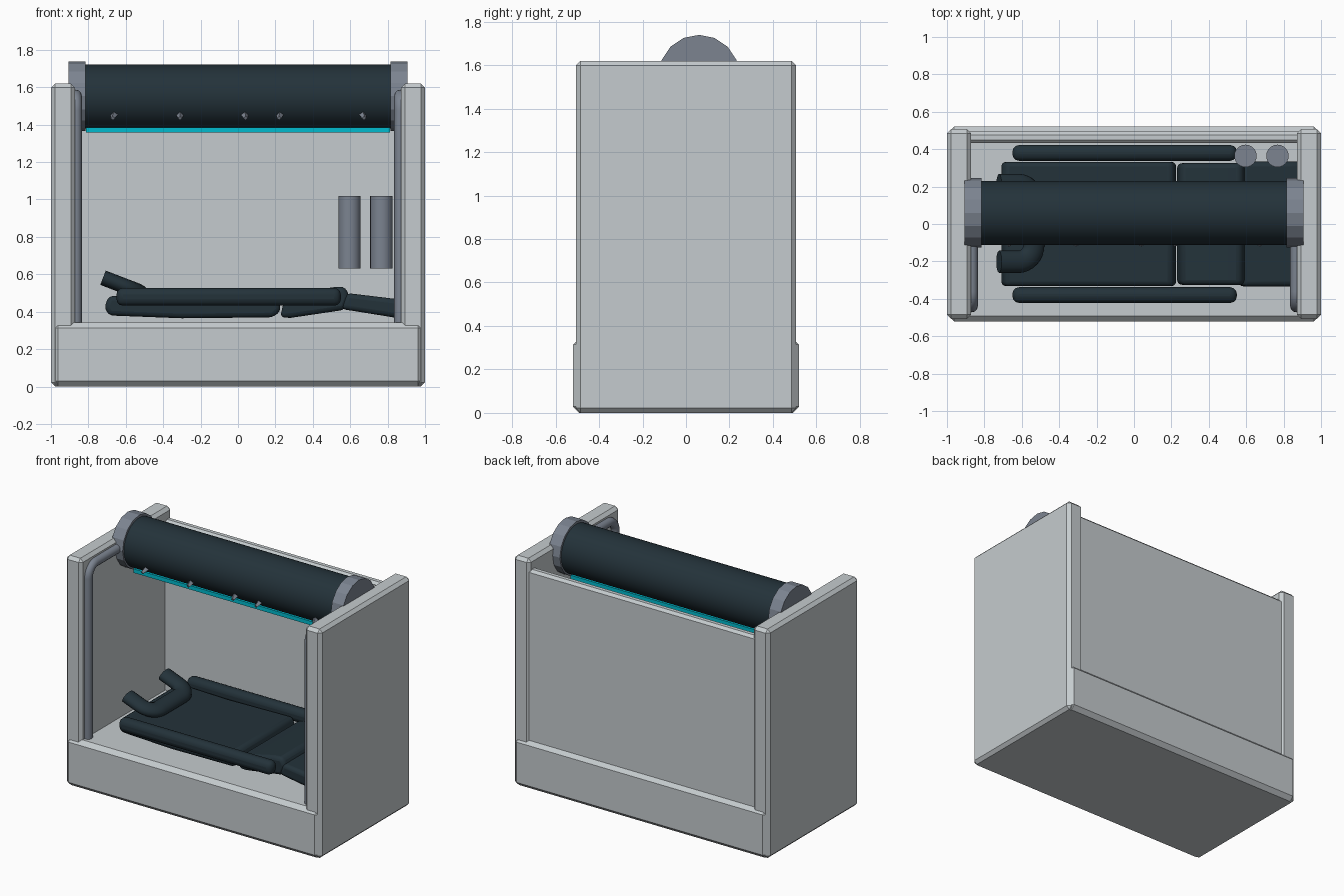
import bpy, bmesh, math
from mathutils import Vector, Matrix

if "Cube" in bpy.data.objects:
    bpy.data.objects.remove(bpy.data.objects["Cube"])


def material(name, rgb):
    m = bpy.data.materials.new(name)
    m.diffuse_color = (*rgb, 1)
    m.use_nodes = True
    m.node_tree.nodes["Principled BSDF"].inputs["Base Color"].default_value = m.diffuse_color
    return m


PANEL = material("light_grey_panel", (0.56, 0.60, 0.62))
METAL = material("blue_grey_metal", (0.20, 0.23, 0.28))
DARK = material("dark_slate", (0.017, 0.032, 0.042))
CYAN = material("cyan_light", (0.0, 0.50, 0.62))


def finish(name, bm, mat, bevel=0, segs=1, smooth=False):
    bmesh.ops.recalc_face_normals(bm, faces=bm.faces)
    me = bpy.data.meshes.new(name)
    bm.to_mesh(me)
    bm.free()
    ob = bpy.data.objects.new(name, me)
    bpy.context.collection.objects.link(ob)
    me.materials.append(mat)
    if bevel:
        b = ob.modifiers.new("bevel", 'BEVEL')
        b.width, b.segments = bevel, segs
        b.limit_method = 'ANGLE'
        b.angle_limit = math.radians(25)
    if smooth:
        for p in me.polygons:
            p.use_smooth = True
        bpy.context.view_layer.objects.active = ob
        ob.select_set(True)
        bpy.ops.object.shade_smooth_by_angle(angle=math.radians(50))
        ob.select_set(False)
    return ob


def box(name, lo, hi, mat, bevel=0, segs=1, smooth=False):
    bm = bmesh.new()
    lo, hi = Vector(lo), Vector(hi)
    bmesh.ops.create_cube(bm, size=1, matrix=Matrix.Translation((lo + hi) / 2)
                          @ Matrix.Diagonal((*(hi - lo), 1)))
    return finish(name, bm, mat, bevel, segs, smooth)


def cylinder(name, a, b, r, mat, sides=32, r2=None, smooth=True, spin=0):
    a, b = Vector(a), Vector(b)
    d = b - a
    bm = bmesh.new()
    rot = d.to_track_quat('Z', 'Y').to_matrix().to_4x4()
    bmesh.ops.create_cone(bm, cap_ends=True, segments=sides, radius1=r,
                          radius2=r if r2 is None else r2, depth=d.length,
                          matrix=Matrix.Translation((a + b) / 2) @ rot
                          @ Matrix.Rotation(spin, 4, 'Z'))
    return finish(name, bm, mat, smooth=smooth)


def pad(name, profile, half, mat, bevel):
    """Side profile (x, z) extruded across the width, with soft edges."""
    bm = bmesh.new()
    f = bm.faces.new([bm.verts.new((x, -half, z)) for x, z in profile])
    ext = bmesh.ops.extrude_face_region(bm, geom=[f])
    vs = [g for g in ext['geom'] if isinstance(g, bmesh.types.BMVert)]
    bmesh.ops.translate(bm, verts=vs, vec=(0, 2 * half, 0))
    return finish(name, bm, mat, bevel, 3, True)


def bend(a, corner, b, r, n=8):
    """Points rounding a right-angle corner between a and b."""
    c = Vector(corner)
    u, v = (Vector(a) - c).normalized(), (Vector(b) - c).normalized()
    return [c + u * r * (1 - math.sin(t)) + v * r * (1 - math.cos(t))
            for t in (i * math.pi / 2 / n for i in range(n + 1))]


def tube(name, pts, r, mat, xf=None):
    cu = bpy.data.curves.new(name, 'CURVE')
    cu.dimensions = '3D'
    cu.bevel_depth, cu.bevel_resolution, cu.use_fill_caps = r, 4, True
    sp = cu.splines.new('POLY')
    sp.points.add(len(pts) - 1)
    for p, q in zip(sp.points, pts):
        p.co = (*q, 1)
    tmp = bpy.data.objects.new(name + "_path", cu)
    bpy.context.collection.objects.link(tmp)
    bpy.context.view_layer.update()
    me = tmp.evaluated_get(bpy.context.evaluated_depsgraph_get()).to_mesh()
    bm = bmesh.new()
    bm.from_mesh(me)
    tmp.to_mesh_clear()
    bpy.data.objects.remove(tmp)
    bmesh.ops.remove_doubles(bm, verts=bm.verts, dist=0.0001)
    if xf:
        bm.transform(xf)
    return finish(name, bm, mat, smooth=True)


# Housing: base, side walls and lower back panel
box("base", (-0.992, -0.52, 0), (0.992, 0.52, 0.343), PANEL, 0.029)
box("back_panel", (-0.9, 0.432, 0.2), (0.9, 0.495, 1.545), PANEL, 0.018)

for side, s in (("left", -1), ("right", 1)):
    box(side + "_wall", (min(s, s * 0.872), -0.507, 0),
        (max(s, s * 0.872), 0.507, 1.62), PANEL, 0.022)

    # Bent pipe from floor to scanner drum
    x = s * 0.867
    a, c, b = (x, -0.44, 0.3), (x, -0.44, 1.555), (x, 0.05, 1.555)
    tube(side + "_pipe", [a] + bend(a, c, b, 0.08) + [b], 0.032, METAL)

    # Drum end cap, vertex pointing up
    cylinder(side + "_drum_cap", (s * 0.815, 0.06, 1.553), (s * 0.905, 0.06, 1.553),
             0.186, METAL, 16, smooth=False)

# Scanner drum with light strip and small nozzles
cylinder("scanner_drum", (-0.82, 0.06, 1.55), (0.82, 0.06, 1.55), 0.171, DARK, 32)
box("light_strip", (-0.812, -0.01, 1.358), (0.812, 0.13, 1.386), CYAN)
for i, (nx, lean) in enumerate(((-0.65, -0.02), (-0.31, 0.0), (0.03, 0.01),
                                (0.23, -0.01), (0.655, 0.02))):
    cylinder(f"nozzle_{i + 1}", (nx, -0.03, 1.475), (nx + lean, -0.115, 1.435),
             0.03, METAL, 4, r2=0.012, smooth=False)

# Two storage canisters at the back
for i, cx in enumerate((0.596, 0.767)):
    cylinder(f"canister_{i + 1}", (cx, 0.364, 0.63), (cx, 0.364, 1.02), 0.06, METAL, 24)

# Bed cushions: back, seat and foot
pad("back_cushion", [(-0.715, 0.425), (-0.69, 0.38), (-0.3, 0.365), (0.19, 0.37),
                     (0.232, 0.41), (0.205, 0.485), (-0.3, 0.475), (-0.69, 0.485)],
    0.332, DARK, 0.025)
pad("seat_cushion", [(0.225, 0.37), (0.28, 0.367), (0.57, 0.41), (0.598, 0.48),
                     (0.57, 0.535), (0.5, 0.53), (0.25, 0.475)], 0.325, DARK, 0.025)
pad("foot_cushion", [(0.55, 0.415), (0.83, 0.37), (0.9, 0.38), (0.9, 0.46),
                     (0.83, 0.47), (0.58, 0.50)], 0.333, DARK, 0.025)

# Padded side rails
for side, s in (("front", -1), ("rear", 1)):
    box(side + "_bed_rail", (-0.65, s * 0.38 - 0.042, 0.432),
        (0.55, s * 0.38 + 0.042, 0.527), DARK, 0.036, 3, True)

# U-shaped headrest tube, flattened and tilted up at its ends
e1, c1, c2, e2 = (-0.2, 0.205, 0), (0, 0.205, 0), (0, -0.205, 0), (-0.2, -0.205, 0)
path = [e1] + bend(e1, c1, c2, 0.09) + bend(c1, c2, e2, 0.09) + [e2]
tilt = (Matrix.Translation((-0.535, 0.003, 0.51)) @ Matrix.Rotation(math.radians(21), 4, 'Y')
        @ Matrix.Diagonal((1, 1, 0.68, 1)))
tube("headrest_tube", path, 0.06, DARK, tilt)
